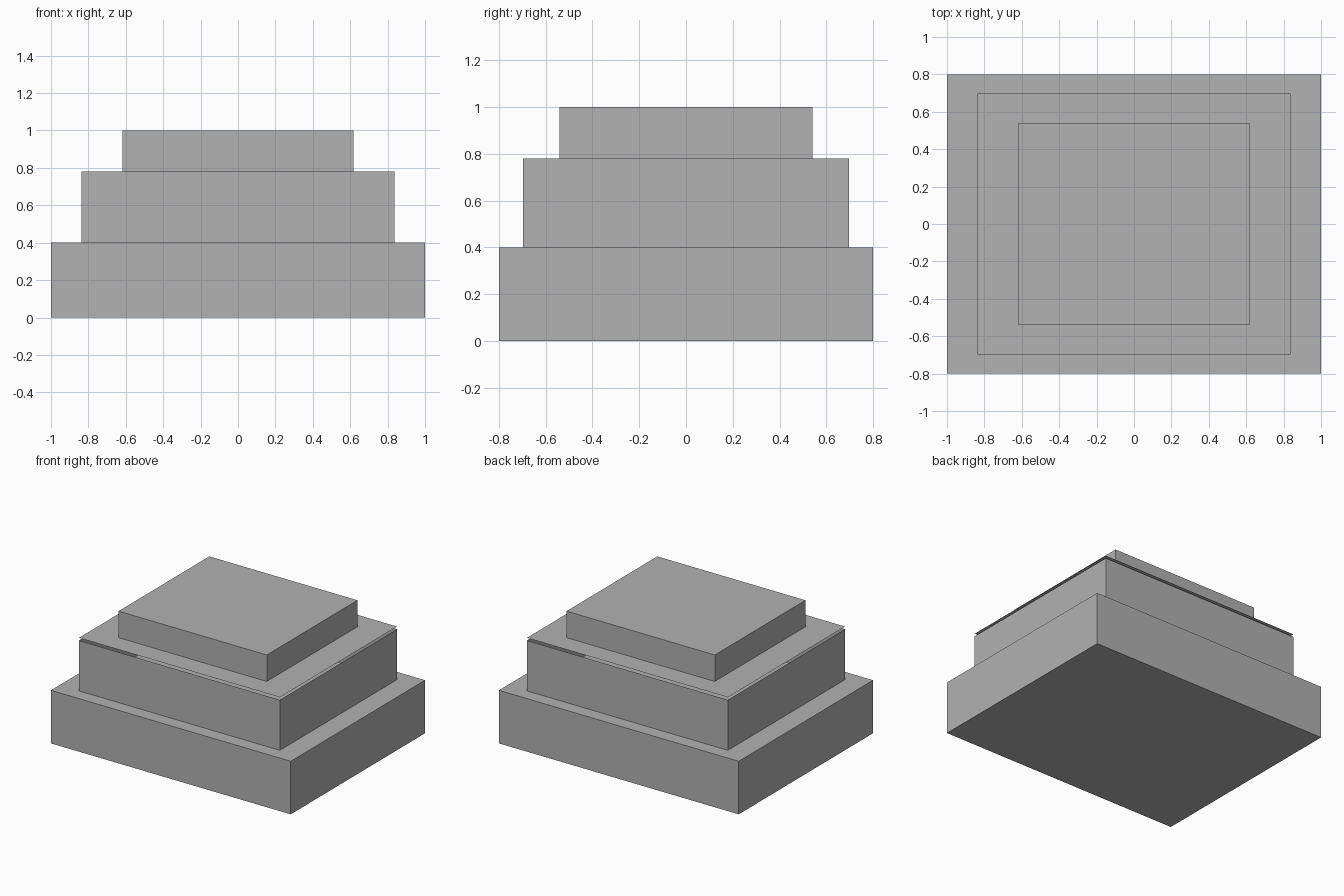
import bpy, bmesh

if "Cube" in bpy.data.objects:
    bpy.data.objects.remove(bpy.data.objects["Cube"])

grey = bpy.data.materials.new("plain_grey")
grey.diffuse_color = (0.445, 0.445, 0.445, 1)
grey.use_nodes = True
grey.node_tree.nodes["Principled BSDF"].inputs["Base Color"].default_value = grey.diffuse_color


def tier(name, hx, hy, z0, z1, bottom=False, top=True, lid_z=None):
    """Rectangular tier of thin walls, with optional floor and lid."""
    bm = bmesh.new()

    def ring(z):
        return [bm.verts.new((sx * hx, sy * hy, z))
                for sx, sy in ((-1, -1), (1, -1), (1, 1), (-1, 1))]

    low, high = ring(z0), ring(z1)
    for i in range(4):
        j = (i + 1) % 4
        bm.faces.new((low[i], low[j], high[j], high[i]))
    if bottom:
        bm.faces.new(low[::-1])
    if top:
        bm.faces.new(high if lid_z is None else ring(lid_z))
    mesh = bpy.data.meshes.new(name)
    bm.to_mesh(mesh)
    bm.free()
    mesh.materials.append(grey)
    obj = bpy.data.objects.new(name, mesh)
    bpy.context.collection.objects.link(obj)
    return obj


# Closed block at the bottom
tier("base_tier", 1.0, 0.8, 0.0, 0.4, bottom=True)
# Hollow middle walls with a thin lid held slightly above them
tier("middle_tier", 0.838, 0.698, 0.4, 0.78, lid_z=0.80)
# Top block, passing through the lid
tier("top_tier", 0.618, 0.54, 0.78, 1.0)
